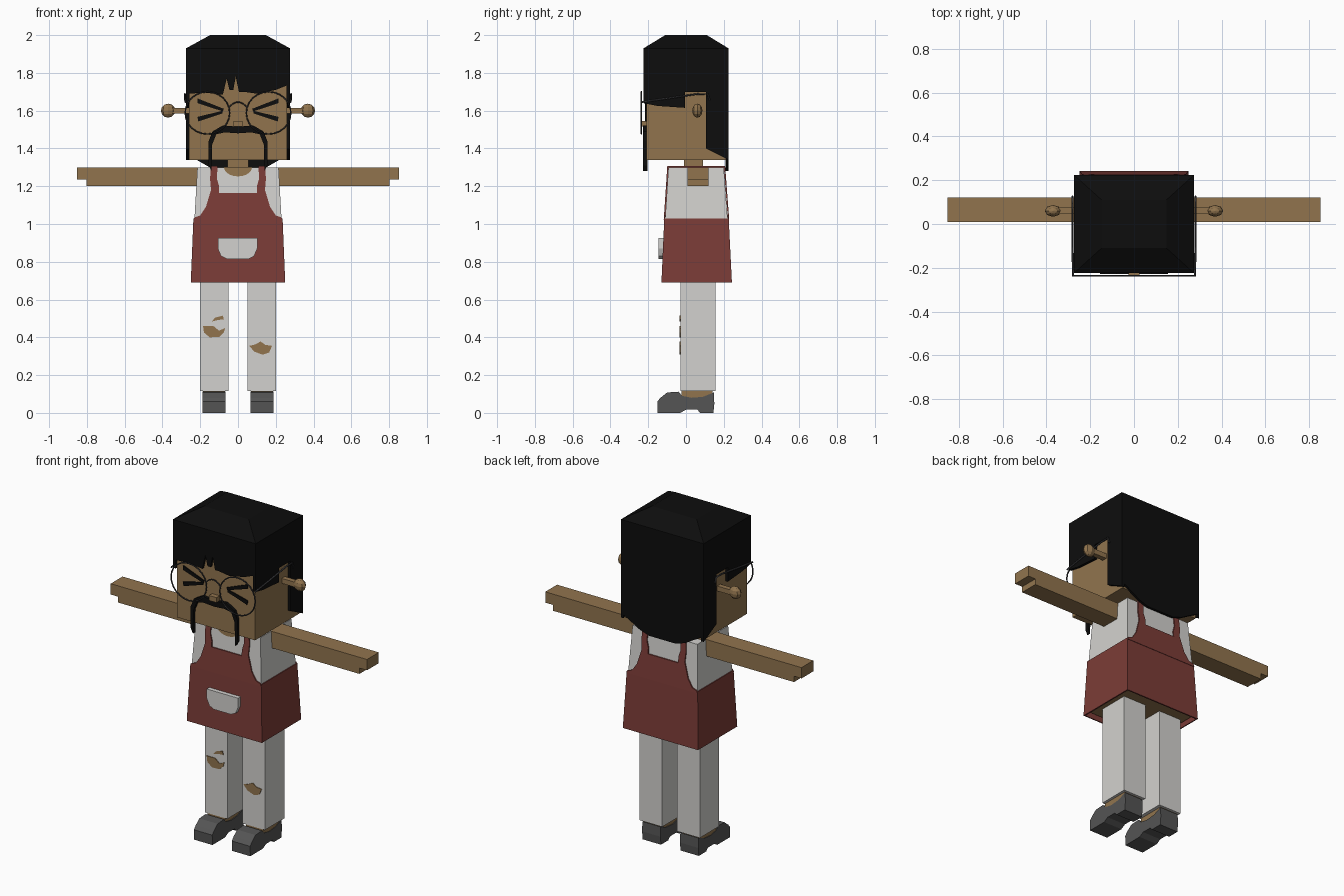
import bpy, bmesh, math
from mathutils import Vector

if "Cube" in bpy.data.objects:
    bpy.data.objects.remove(bpy.data.objects["Cube"], do_unlink=True)


def material(name, r, g, b):
    m = bpy.data.materials.new(name)
    m.use_nodes = True
    m.diffuse_color = (r, g, b, 1)
    bsdf = m.node_tree.nodes["Principled BSDF"]
    bsdf.inputs["Base Color"].default_value = (r, g, b, 1)
    bsdf.inputs["Roughness"].default_value = 0.9
    return m


SKIN = material("tan skin", 0.283, 0.175, 0.076)
CLOTH = material("off white cloth", 0.65, 0.64, 0.62)
RED = material("brick red", 0.2, 0.045, 0.038)
BLACK = material("black hair", 0.004, 0.004, 0.004)
SHOE = material("dark grey leather", 0.09, 0.09, 0.09)
WIRE = material("charcoal wire", 0.035, 0.035, 0.038)


def finish(name, bm, mat):
    bmesh.ops.recalc_face_normals(bm, faces=bm.faces)
    mesh = bpy.data.meshes.new(name)
    bm.to_mesh(mesh)
    bm.free()
    mesh.materials.append(mat)
    ob = bpy.data.objects.new(name, mesh)
    bpy.context.collection.objects.link(ob)
    return ob


def prism(name, pts, axis, a, b, mat, lean=0.0, lean_from=0.0):
    """Extrude a flat outline along an axis; lean tilts it in y with height."""
    bm = bmesh.new()
    place = {"x": lambda u, v, w: (w, u, v),
             "y": lambda u, v, w: (u, w + lean * (v - lean_from), v),
             "z": lambda u, v, w: (u, v, w)}[axis]
    rings = [[bm.verts.new(place(u, v, w)) for u, v in pts] for w in (a, b)]
    for ring in rings:
        bm.faces.new(ring)
    for i in range(len(pts)):
        j = (i + 1) % len(pts)
        bm.faces.new((rings[0][i], rings[0][j], rings[1][j], rings[1][i]))
    return finish(name, bm, mat)


def frustum(name, low, high, z0, z1, mat, open_ends=False):
    """Four-sided block; low and high are (half width, y min, y max)."""
    bm = bmesh.new()
    rings = [[bm.verts.new(p) for p in ((-w, a, z), (w, a, z), (w, b, z), (-w, b, z))]
             for (w, a, b), z in ((low, z0), (high, z1))]
    if not open_ends:
        bm.faces.new(rings[0])
        bm.faces.new(rings[1])
    for i in range(4):
        j = (i + 1) % 4
        bm.faces.new((rings[0][i], rings[0][j], rings[1][j], rings[1][i]))
    return finish(name, bm, mat)


def box(name, x0, x1, y0, y1, z0, z1, mat):
    return prism(name, [(x0, y0), (x1, y0), (x1, y1), (x0, y1)], "z", z0, z1, mat)


def wire(name, pts, radius, cyclic=False):
    cu = bpy.data.curves.new(name, "CURVE")
    cu.dimensions = "3D"
    cu.bevel_depth = radius
    cu.bevel_resolution = 1
    cu.use_fill_caps = True
    sp = cu.splines.new("POLY")
    sp.points.add(len(pts) - 1)
    for p, co in zip(sp.points, pts):
        p.co = (*co, 1)
    sp.use_cyclic_u = cyclic
    cu.materials.append(WIRE)
    ob = bpy.data.objects.new(name, cu)
    bpy.context.collection.objects.link(ob)


def mirrored(half):
    """Complete an outline given from left to the centre line."""
    return half + [(-x, z) for x, z in reversed(half) if x != 0]


# Head, neck and nose
box("head", -0.26, 0.26, -0.21, 0.212, 1.34, 1.9, SKIN)
box("neck", -0.055, 0.055, -0.01, 0.09, 1.28, 1.36, SKIN)
box("nose", -0.025, 0.025, -0.24, -0.2, 1.515, 1.545, SKIN)

# Hair: crown, fringe, sides and long back
frustum("hair_crown", (0.275, -0.225, 0.225), (0.148, -0.11, 0.11), 1.93, 2.0, BLACK)
fringe = [(-0.275, 1.93), (-0.275, 1.69), (-0.17, 1.695), (-0.08, 1.685), (-0.06, 1.77),
          (-0.045, 1.71), (-0.025, 1.71), (-0.012, 1.78), (0.005, 1.7), (0.03, 1.7),
          (0.1, 1.69), (0.2, 1.71), (0.275, 1.74), (0.275, 1.93)]
prism("hair_fringe", fringe, "y", -0.225, -0.205, BLACK)
side_hair = [(-0.225, 1.93), (-0.225, 1.64), (-0.15, 1.625), (-0.005, 1.615), (-0.005, 1.7),
             (0.105, 1.7), (0.105, 1.4), (0.225, 1.34), (0.225, 1.93)]
back_hair = [(-0.275, 1.93), (-0.275, 1.37), (-0.22, 1.34), (-0.15, 1.3), (-0.09, 1.28)]
prism("hair_back", mirrored(back_hair), "y", 0.21, 0.225, BLACK)

# Moustache with long drooping ends
stache = [(-0.14, 1.28), (-0.155, 1.31), (-0.155, 1.44), (-0.135, 1.49), (-0.08, 1.522),
          (0, 1.515), (0.08, 1.522), (0.135, 1.49), (0.155, 1.44), (0.155, 1.31), (0.14, 1.28),
          (0.137, 1.42), (0.115, 1.475), (0.07, 1.485), (0, 1.48), (-0.07, 1.485),
          (-0.115, 1.475), (-0.137, 1.42)]
prism("moustache", stache, "y", -0.228, -0.205, BLACK)

# Shirt, hips and skin at the neckline
frustum("shirt", (0.232, -0.112, 0.222), (0.215, -0.093, 0.2), 1.0, 1.3, CLOTH)
box("hips", -0.225, 0.225, -0.1, 0.215, 0.705, 1.0, SKIN)
collar = [(0.075 * math.cos(t), 1.302 - 0.05 * math.sin(t))
          for t in (math.pi * i / 10 for i in range(11))]
prism("neckline", collar, "y", -0.114, -0.1, SKIN, 0.06, 1.0)

# Apron skirt, open below
skirt = frustum("apron_skirt", (0.25, -0.13, 0.243), (0.236, -0.115, 0.226),
                0.69, 1.03, RED, open_ends=True)
shell = skirt.modifiers.new("thickness", "SOLIDIFY")
shell.thickness = 0.01
shell.offset = -1

# Apron bib and straps on front and back
bib = [(-0.237, 1.02), (-0.23, 1.035), (-0.2, 1.045), (-0.17, 1.09), (-0.155, 1.14),
       (-0.143, 1.18), (-0.148, 1.24), (-0.143, 1.308), (-0.108, 1.308), (-0.112, 1.24),
       (-0.1, 1.2), (-0.1, 1.165)]
prism("apron_front_bib", mirrored(bib), "y", -0.118, -0.111, RED, 0.066, 1.02)
prism("apron_back_bib", mirrored(bib), "y", 0.222, 0.229, RED, -0.076, 1.02)

# Apron pocket with rounded lower corners
pocket = [(-0.107, 0.925), (-0.107, 0.87), (-0.09, 0.83), (-0.06, 0.815),
          (0.055, 0.815), (0.085, 0.83), (0.102, 0.87), (0.102, 0.925)]
prism("apron_pocket", pocket, "y", -0.145, -0.115, CLOTH)

# Shoe outline from the side
shoe = [(-0.15, 0), (-0.152, 0.06), (-0.135, 0.08), (-0.1, 0.108), (-0.04, 0.112),
        (-0.02, 0.09), (0.03, 0.08), (0.09, 0.085), (0.147, 0.108), (0.15, 0.05),
        (0.145, 0), (0.075, 0), (0.06, 0.017), (0.0, 0.017), (-0.03, 0)]

for s, side in ((-1, "right"), (1, "left")):
    def span(a, b):
        return sorted((s * a, s * b))

    prism(side + "_side_hair", side_hair, "x", s * 0.258, s * 0.275, BLACK)
    # Ear: a stalk with a small faceted knob
    box(side + "_ear_stalk", *span(0.25, 0.35), 0.045, 0.075, 1.585, 1.615, SKIN)
    bm = bmesh.new()
    bmesh.ops.create_uvsphere(bm, u_segments=8, v_segments=6, radius=1)
    for v in bm.verts:
        v.co = Vector((s * 0.37 + v.co.x * 0.038, 0.06 + v.co.y * 0.027, 1.6 + v.co.z * 0.037))
    finish(side + "_ear_knob", bm, SKIN)

    # Squeezed-shut eye made of two tapering strokes
    for part, stroke in (("upper", [(0.215, 1.665), (0.215, 1.64), (0.08, 1.596), (0.075, 1.61)]),
                         ("lower", [(0.215, 1.567), (0.21, 1.543), (0.082, 1.585), (0.08, 1.6)])):
        prism(f"{side}_eye_{part}_stroke", [(s * x, z) for x, z in stroke],
              "y", -0.217, -0.208, BLACK)

    # Glasses: round rim and hooked temple
    rim = [(s * 0.162 + 0.118 * math.cos(t), -0.236, 1.588 + 0.112 * math.sin(t))
           for t in (math.tau * i / 24 for i in range(24))]
    wire(side + "_glasses_rim", rim, 0.004, True)
    wire(side + "_glasses_temple", [(s * 0.278, -0.236, 1.645), (s * 0.281, -0.1, 1.665),
         (s * 0.281, 0.06, 1.688), (s * 0.281, 0.115, 1.688), (s * 0.281, 0.125, 1.655)], 0.005)

    # Arm: upper bar and shorter lower bar
    box(side + "_arm_upper", *span(0.2, 0.852), 0.008, 0.12, 1.235, 1.3, SKIN)
    box(side + "_arm_lower", *span(0.2, 0.802), 0.008, 0.12, 1.2, 1.235, SKIN)

    # Strap over the shoulder
    box(side + "_shoulder_strap", *span(0.108, 0.143), -0.098, 0.206, 1.3, 1.307, RED)

    # Trouser leg, ankle and shoe
    box(side + "_trouser_leg", *span(0.05, 0.2), -0.03, 0.155, 0.115, 0.72, CLOTH)
    box(side + "_ankle", *span(0.07, 0.184), -0.025, 0.14, 0.07, 0.117, SKIN)
    prism(side + "_shoe", shoe, "x", s * 0.065, s * 0.187, SHOE)

# Bridge of the glasses
wire("glasses_bridge", [(x / 100, -0.236, 1.645 - x * x * 0.0012) for x in range(-5, 6)], 0.004)

# Torn knees
rips = {
    "right_knee_rip": [(-0.185, 0.46), (-0.18, 0.425), (-0.15, 0.4), (-0.1, 0.402),
                       (-0.075, 0.425), (-0.068, 0.45), (-0.1, 0.435), (-0.13, 0.46)],
    "right_small_rip": [(-0.14, 0.483), (-0.12, 0.505), (-0.08, 0.515), (-0.075, 0.495),
                        (-0.105, 0.492)],
    "left_knee_rip": [(0.06, 0.355), (0.085, 0.325), (0.13, 0.308), (0.165, 0.32),
                      (0.18, 0.355), (0.145, 0.36), (0.12, 0.378), (0.09, 0.362)],
}
for name, outline in rips.items():
    prism(name, outline, "y", -0.034, -0.028, SKIN)
